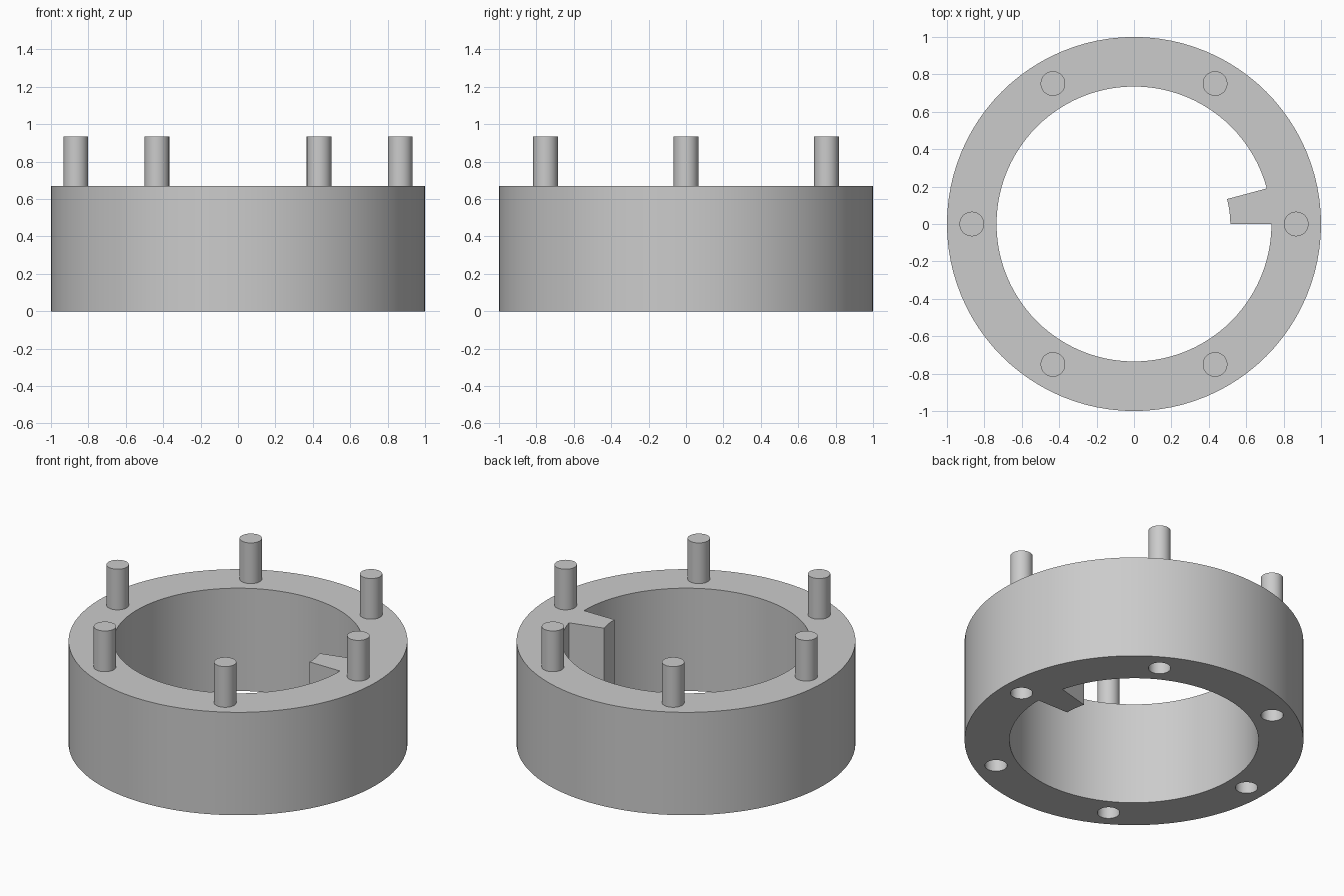
import bpy, bmesh
from math import radians, sin, cos, pi
from mathutils import Matrix, Vector

cube = bpy.data.objects.get("Cube")
if cube:
    bpy.data.objects.remove(cube)

OUTER, BORE, KEY = 1.0, 0.735, 0.515
HEIGHT, PIN_TOP = 0.67, 0.935
PIN_CIRCLE, PIN_RADIUS = 0.867, 0.066
STEPS, KEY_STEPS = 96, 4          # the key spans 15 degrees

grey = bpy.data.materials.new("plain grey")
grey.use_nodes = True
grey.diffuse_color = (0.6, 0.6, 0.6, 1)
grey.node_tree.nodes["Principled BSDF"].inputs["Base Color"].default_value = (0.6, 0.6, 0.6, 1)


def finish(name, bm):
    bmesh.ops.recalc_face_normals(bm, faces=bm.faces)
    mesh = bpy.data.meshes.new(name)
    bm.to_mesh(mesh)
    bm.free()
    mesh.materials.append(grey)
    obj = bpy.data.objects.new(name, mesh)
    bpy.context.collection.objects.link(obj)
    return obj


def select_only(obj):
    bpy.ops.object.select_all(action='DESELECT')
    obj.select_set(True)
    bpy.context.view_layer.objects.active = obj


def smooth(obj):
    select_only(obj)
    bpy.ops.object.shade_smooth_by_angle(angle=radians(30))


def six_cylinders(name, bottom, top):
    bm = bmesh.new()
    for i in range(6):
        a = i * pi / 3
        place = Matrix.Translation((PIN_CIRCLE * cos(a), PIN_CIRCLE * sin(a), (bottom + top) / 2))
        bmesh.ops.create_cone(bm, cap_ends=True, segments=32, radius1=PIN_RADIUS,
                              radius2=PIN_RADIUS, depth=top - bottom, matrix=place)
    return finish(name, bm)


# Ring with an inward key, drawn flat and pulled up
bm = bmesh.new()


def arc(radius, count):
    return [bm.verts.new((radius * cos(2 * pi * i / STEPS), radius * sin(2 * pi * i / STEPS), 0))
            for i in range(count)]


outer, bore, key = arc(OUTER, STEPS), arc(BORE, STEPS), arc(KEY, KEY_STEPS + 1)
for i in range(STEPS):
    j = (i + 1) % STEPS
    bm.faces.new((bore[i], outer[i], outer[j], bore[j]))
for i in range(KEY_STEPS):
    bm.faces.new((key[i], bore[i], bore[i + 1], key[i + 1]))
base_faces = bm.faces[:]
pulled = bmesh.ops.extrude_face_region(bm, geom=base_faces, use_keep_orig=True)
bmesh.ops.translate(bm, vec=Vector((0, 0, HEIGHT)),
                    verts=[g for g in pulled["geom"] if isinstance(g, bmesh.types.BMVert)])
ring = finish("keyed_ring", bm)

# Blind sockets in the underside, matching the pins
cutter = six_cylinders("socket_cutter", -0.1, PIN_TOP - HEIGHT + 0.01)
cutter.hide_render = True
cut = ring.modifiers.new("sockets", 'BOOLEAN')
cut.operation = 'DIFFERENCE'
cut.solver = 'EXACT'
cut.object = cutter
select_only(ring)
bpy.ops.object.modifier_apply(modifier=cut.name)
bpy.data.objects.remove(cutter)
smooth(ring)

# Pins standing on the ring
smooth(six_cylinders("pins", HEIGHT, PIN_TOP))
